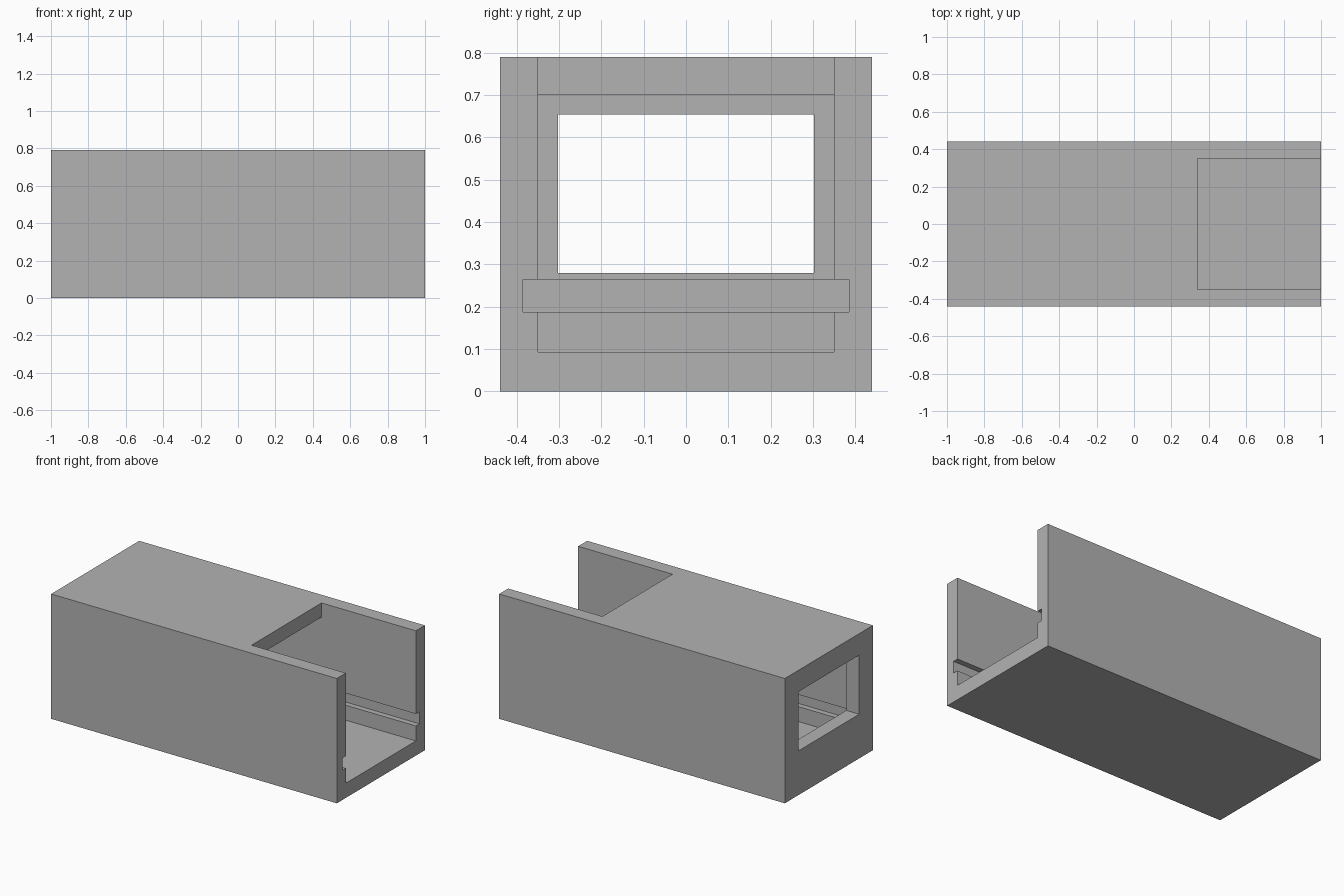
import bpy

default = bpy.data.objects.get("Cube")
if default:
    bpy.data.objects.remove(default, do_unlink=True)

grey = bpy.data.materials.new("plain grey")
grey.use_nodes = True
colour = (0.45, 0.45, 0.45, 1)
grey.diffuse_color = colour
grey.node_tree.nodes["Principled BSDF"].inputs["Base Color"].default_value = colour


def box(name, x, y, z):
    """Box between the given (low, high) limits on each axis."""
    spans = (x, y, z)
    bpy.ops.mesh.primitive_cube_add(size=1)
    ob = bpy.context.object
    ob.name = name
    ob.location = [(lo + hi) / 2 for lo, hi in spans]
    ob.scale = [hi - lo for lo, hi in spans]
    bpy.ops.object.transform_apply(location=True, rotation=False, scale=True)
    ob.data.materials.append(grey)
    return ob


HALF_WIDTH, HEIGHT, WALL, INNER = 0.44, 0.79, 0.09, 0.35
OPEN_END = 1.2  # cutters run out past the open end

housing = box("housing", (-1, 1), (-HALF_WIDTH, HALF_WIDTH), (0, HEIGHT))

cutters = [
    # main hollow, open at one end
    box("hollow_cutter", (-1 + WALL, OPEN_END), (-INNER, INNER), (0.093, 0.70)),
    # notch in the roof over the open end
    box("roof_notch_cutter", (0.34, OPEN_END), (-INNER, INNER), (0.5, 1)),
    # sliding-tray groove around the inside walls
    box("groove_cutter", (-0.945, OPEN_END), (-0.385, 0.385), (0.188, 0.264)),
    # window in the closed end
    box("window_cutter", (-1.2, -0.5), (-0.303, 0.303), (0.28, 0.654)),
]

bpy.context.view_layer.objects.active = housing
for cutter in cutters:
    cutter.hide_render = True
    cut = housing.modifiers.new(cutter.name, "BOOLEAN")
    cut.operation = "DIFFERENCE"
    cut.solver = "EXACT"
    cut.object = cutter
    bpy.ops.object.modifier_apply(modifier=cut.name)
    bpy.data.objects.remove(cutter, do_unlink=True)
